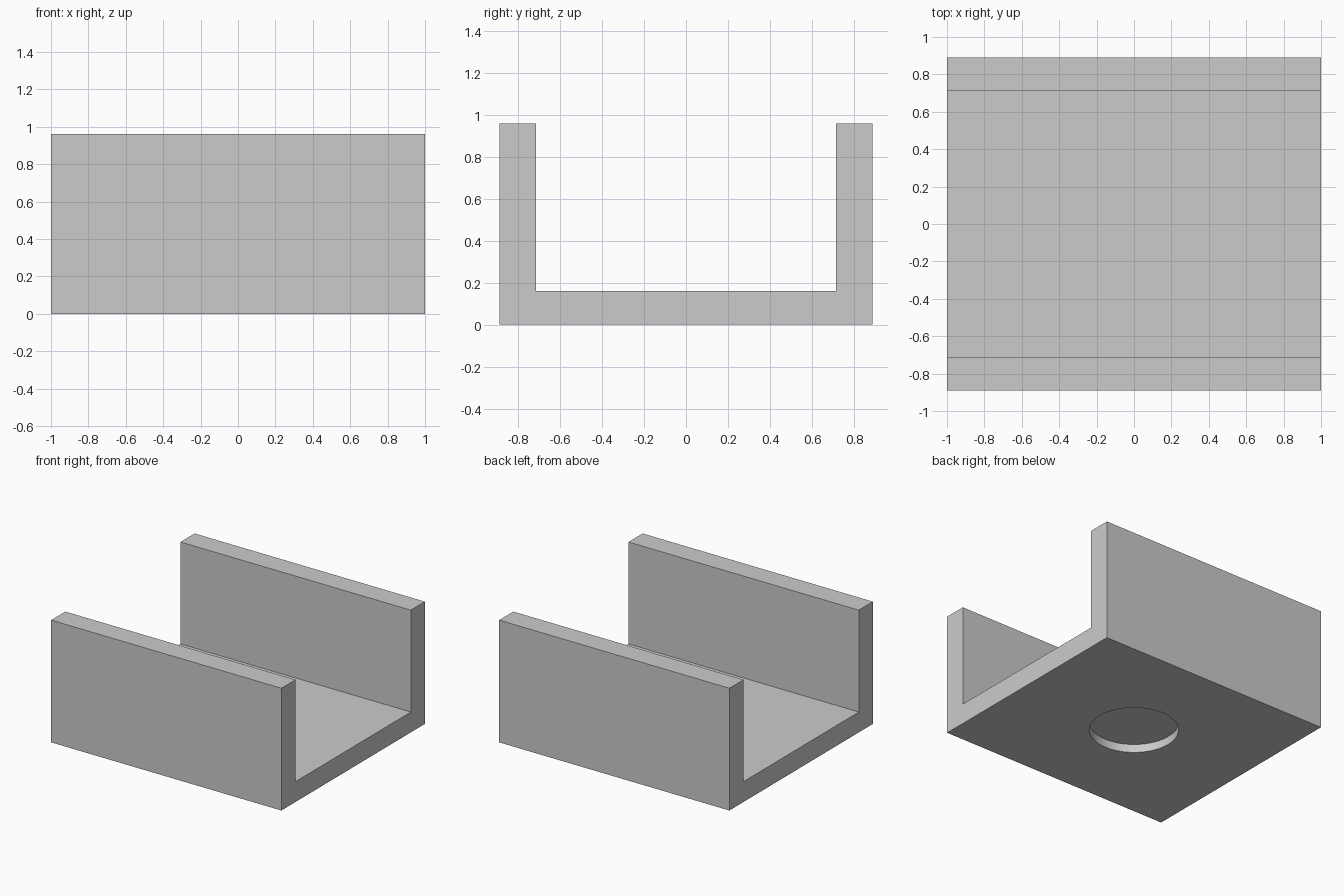
import bpy
import bmesh
import math

if "Cube" in bpy.data.objects:
    bpy.data.objects.remove(bpy.data.objects["Cube"], do_unlink=True)

LENGTH, HALF_WIDTH, HEIGHT = 2.0, 0.89, 0.96
INNER, FLOOR = 0.715, 0.16
RECESS_RADIUS, RECESS_DEPTH = 0.32, 0.065

grey = bpy.data.materials.new("plain grey")
grey.use_nodes = True
colour = (0.6, 0.6, 0.6, 1.0)
grey.diffuse_color = colour
grey.node_tree.nodes["Principled BSDF"].inputs["Base Color"].default_value = colour

# U-shaped channel: half profile mirrored across the middle, extruded along x
half = [(HALF_WIDTH, 0), (HALF_WIDTH, HEIGHT), (INNER, HEIGHT), (INNER, FLOOR)]
profile = half + [(-y, z) for y, z in reversed(half)]
bm = bmesh.new()
end = bm.faces.new([bm.verts.new((-LENGTH / 2, y, z)) for y, z in profile])
sweep = bmesh.ops.extrude_face_region(bm, geom=[end])
moved = [v for v in sweep["geom"] if isinstance(v, bmesh.types.BMVert)]
bmesh.ops.translate(bm, verts=moved, vec=(LENGTH, 0, 0))
bmesh.ops.recalc_face_normals(bm, faces=bm.faces)
mesh = bpy.data.meshes.new("channel")
bm.to_mesh(mesh)
bm.free()
channel = bpy.data.objects.new("channel", mesh)
bpy.context.collection.objects.link(channel)
mesh.materials.append(grey)

# Round blind recess in the underside
bpy.ops.mesh.primitive_cylinder_add(vertices=64, radius=RECESS_RADIUS,
                                    depth=2 * RECESS_DEPTH, location=(0, 0, 0))
cutter = bpy.context.object
cutter.name = "recess_cutter"
cutter.hide_render = True
cutter.data.materials.append(grey)
cut = channel.modifiers.new("recess", "BOOLEAN")
cut.operation = "DIFFERENCE"
cut.solver = "EXACT"
cut.object = cutter

bpy.ops.object.select_all(action="DESELECT")
channel.select_set(True)
bpy.context.view_layer.objects.active = channel
bpy.ops.object.modifier_apply(modifier=cut.name)
bpy.data.objects.remove(cutter, do_unlink=True)
bpy.ops.object.shade_smooth_by_angle(angle=math.radians(30))
